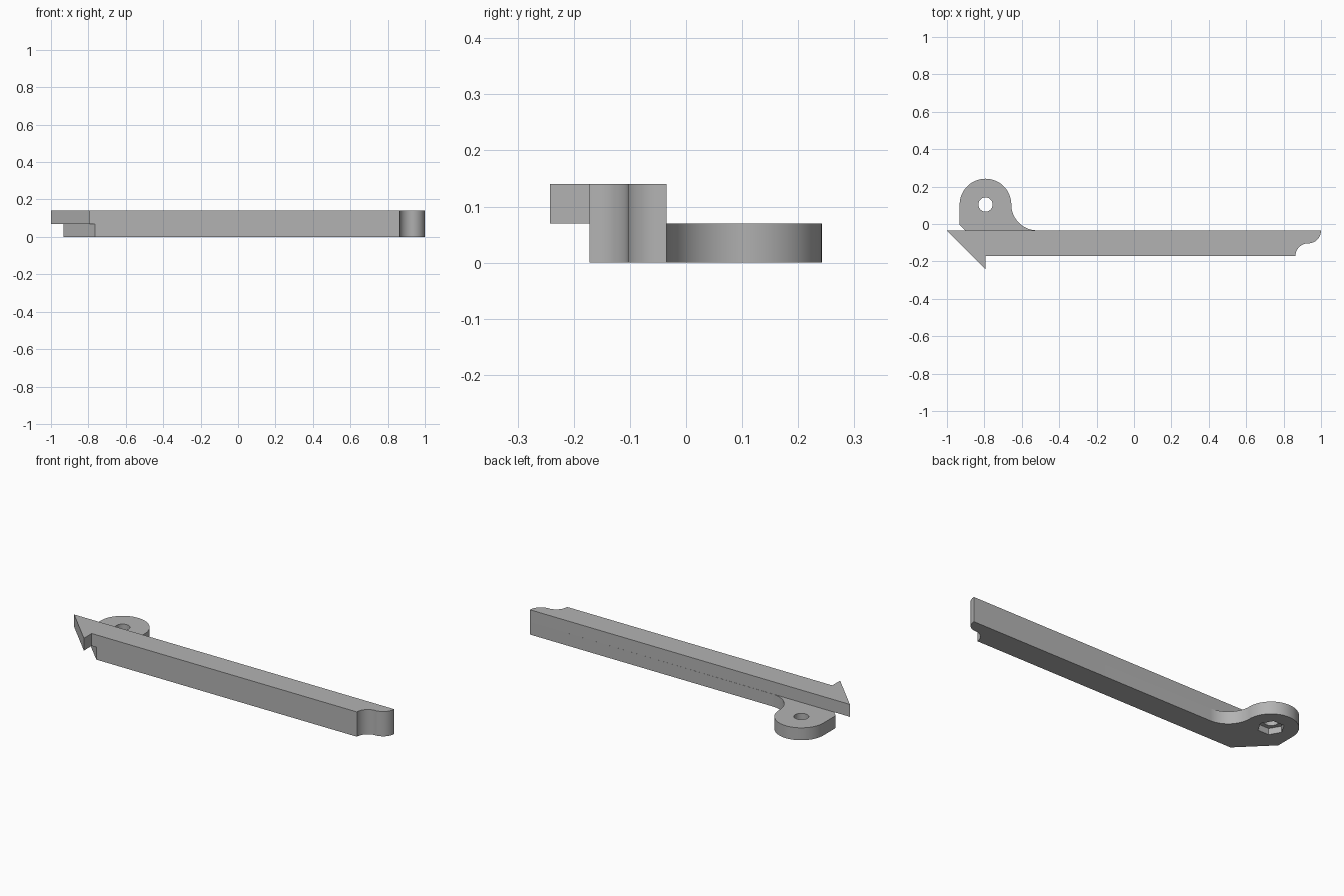
import bpy, bmesh
from math import cos, sin, radians

cube = bpy.data.objects.get("Cube")
if cube:
    bpy.data.objects.remove(cube, do_unlink=True)

grey = bpy.data.materials.new("plain grey")
grey.use_nodes = True
colour = (0.45, 0.45, 0.45, 1)
grey.diffuse_color = colour
grey.node_tree.nodes["Principled BSDF"].inputs["Base Color"].default_value = colour

HALF, TOP = 0.07, 0.14
BACK, FRONT, TIP = -0.035, -0.172, -0.242
EYE_X, EYE_Y, EYE_R = -0.794, 0.104, 0.138


def arc(cx, cy, r, start, end, steps=24):
    """Points along an arc, angles in degrees."""
    angles = [radians(start + (end - start) * i / steps) for i in range(steps + 1)]
    return [(cx + r * cos(a), cy + r * sin(a)) for a in angles]


def prism(name, outline, z0, z1):
    """Extrude a flat outline from z0 to z1."""
    bm = bmesh.new()
    face = bm.faces.new([bm.verts.new((x, y, z0)) for x, y in outline])
    top = bmesh.ops.extrude_face_region(bm, geom=[face])["geom"]
    for v in top:
        if isinstance(v, bmesh.types.BMVert):
            v.co.z = z1
    bmesh.ops.recalc_face_normals(bm, faces=bm.faces)
    mesh = bpy.data.meshes.new(name)
    bm.to_mesh(mesh)
    bm.free()
    mesh.materials.append(grey)
    obj = bpy.data.objects.new(name, mesh)
    bpy.context.collection.objects.link(obj)
    return obj


def combine(target, other, operation):
    """Apply an exact boolean and drop the helper."""
    mod = target.modifiers.new(operation.lower(), "BOOLEAN")
    mod.operation, mod.object, mod.solver = operation, other, "EXACT"
    bpy.context.view_layer.objects.active = target
    bpy.ops.object.modifier_apply(modifier=mod.name)
    bpy.data.objects.remove(other, do_unlink=True)


# ogee moulding at the free end: convex quarter, then concave quarter
r = (BACK - FRONT) / 2
ogee = arc(1 - r, BACK, r, 0, -90) + arc(1 - r, FRONT, r, 90, 180)

# upper layer: bar with the barbed, pointed end
upper_outline = ogee + [(-0.794, FRONT), (-0.794, TIP), (-1, BACK)]
arm = prism("latch_arm", upper_outline, HALF, TOP)

# lower layer: bar with slanted end, flowing into the round pivot eye
fillet = arc(EYE_X + 2 * EYE_R, EYE_Y, EYE_R, 270, 180)
eye = arc(EYE_X, EYE_Y, EYE_R, 0, 180, 48)
left = EYE_X - EYE_R
lower_outline = ogee + [(-0.765, FRONT), (left, -0.005)] + eye[::-1] + fillet[::-1][1:]
lower = prism("pivot_lug", lower_outline, 0, HALF)

# pivot hole and hexagonal nut pocket underneath
combine(lower, prism("hole_cutter", arc(EYE_X, EYE_Y, 0.038, 0, 360, 48)[:-1],
                     -0.05, 0.2), "DIFFERENCE")
combine(lower, prism("nut_cutter", arc(EYE_X, EYE_Y, 0.068, 0, 360, 6)[:-1],
                     -0.05, HALF / 2), "DIFFERENCE")

# join both layers into one solid
combine(arm, lower, "UNION")

bpy.ops.object.select_all(action="DESELECT")
arm.select_set(True)
bpy.context.view_layer.objects.active = arm
bpy.ops.object.shade_smooth_by_angle(angle=radians(30))
